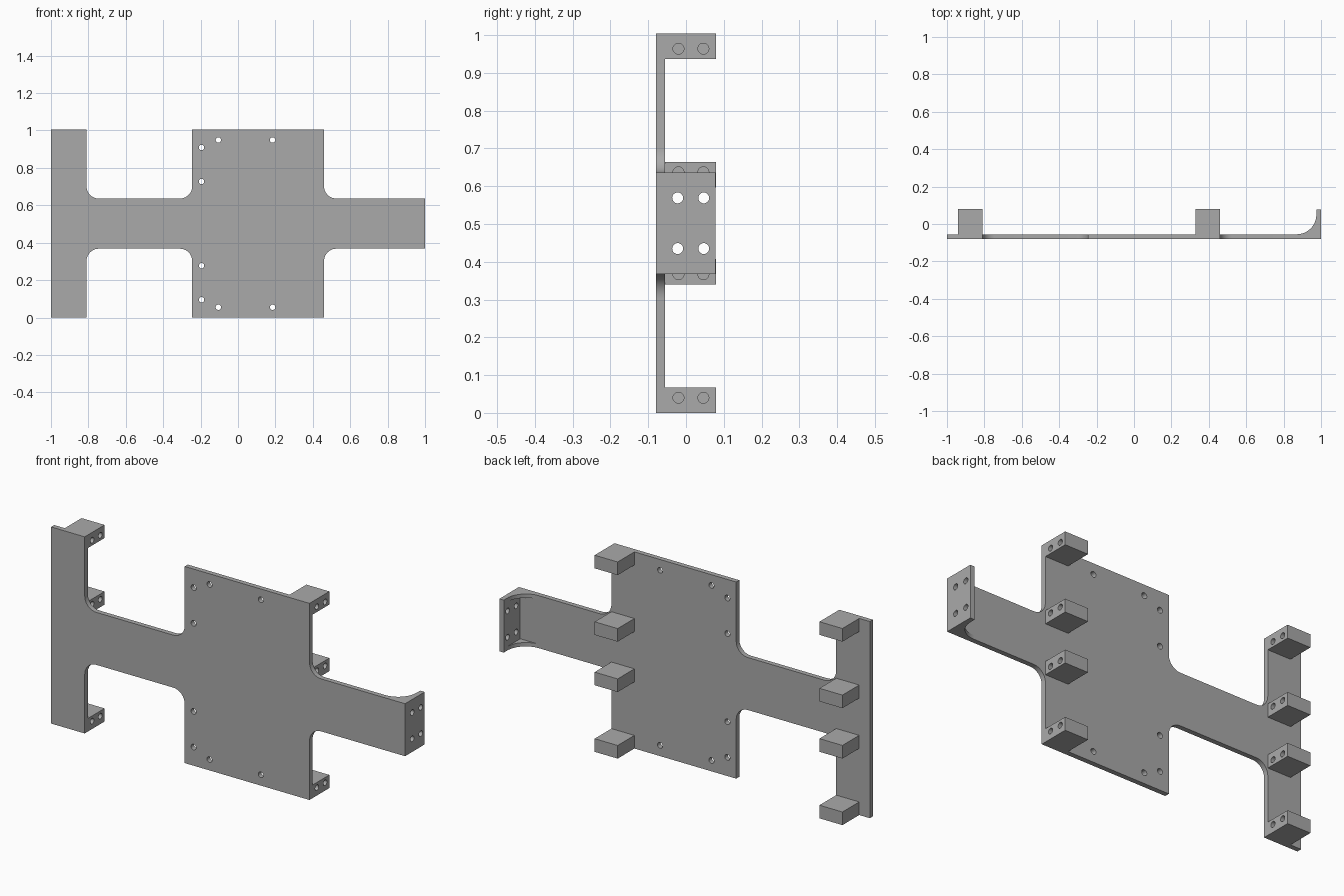
import bpy, bmesh
from math import sin, cos, radians
from mathutils import Vector

if "Cube" in bpy.data.objects:
    bpy.data.objects.remove(bpy.data.objects["Cube"], do_unlink=True)

grey = bpy.data.materials.new("plain grey")
grey.use_nodes = True
colour = (0.4, 0.4, 0.4, 1)
grey.diffuse_color = colour
grey.node_tree.nodes["Principled BSDF"].inputs["Base Color"].default_value = colour

MID = 0.502                      # height of the symmetry plane
ARM = 0.134                      # half height of the arms
FRONT, BACK, TIP = -0.08, -0.055, 0.08
HOLE = 0.0145


def arc(cx, cy, r, start, end, steps=10):
    angles = [radians(start + (end - start) * i / steps) for i in range(steps + 1)]
    return [(cx + r * cos(a), cy + r * sin(a)) for a in angles]


def prism(name, points, offset):
    """Extrude a closed loop of 3D points by an offset vector."""
    bm = bmesh.new()
    face = bm.faces.new([bm.verts.new(p) for p in points])
    new = bmesh.ops.extrude_face_region(bm, geom=[face])["geom"]
    bmesh.ops.translate(bm, vec=Vector(offset),
                        verts=[v for v in new if isinstance(v, bmesh.types.BMVert)])
    bmesh.ops.recalc_face_normals(bm, faces=bm.faces)
    mesh = bpy.data.meshes.new(name)
    bm.to_mesh(mesh)
    bm.free()
    mesh.materials.append(grey)
    ob = bpy.data.objects.new(name, mesh)
    bpy.context.collection.objects.link(ob)
    return ob


def box(name, x, y, z):
    loop = [(x[0], y[0], z[0]), (x[1], y[0], z[0]), (x[1], y[1], z[0]), (x[0], y[1], z[0])]
    return prism(name, loop, (0, 0, z[1] - z[0]))


def drill(ob, loops, offset):
    """Cut a hole for each loop, then discard the cutter."""
    for loop in loops:
        cutter = prism("hole_cutter", loop, offset)
        cutter.hide_render = True
        mod = ob.modifiers.new("hole", "BOOLEAN")
        mod.operation, mod.solver, mod.object = "DIFFERENCE", "EXACT", cutter
        bpy.context.view_layer.objects.active = ob
        bpy.ops.object.modifier_apply(modifier=mod.name)
        bpy.data.objects.remove(cutter, do_unlink=True)


def ring(cx, cy):
    return arc(cx, cy, HOLE, 0, 360, 20)[:-1]


def smooth(ob):
    bpy.ops.object.select_all(action="DESELECT")
    ob.select_set(True)
    bpy.context.view_layer.objects.active = ob
    bpy.ops.object.shade_smooth_by_angle(angle=radians(30))


# Flat body: cross bar, arms and central panel, mirrored about mid height
R = 0.066
upper = [(-1, MID), (-0.81, MID)]
upper += arc(-0.81 + R, ARM + R, R, 180, 270)
upper += arc(-0.245 - R, ARM + R, R, 270, 360)
upper += [(-0.245, MID), (0.46, MID)]
upper += arc(0.46 + R, ARM + R, R, 180, 270)
upper += [(1, ARM)]
outline = upper + [(x, -z) for x, z in reversed(upper)]
body = prism("flat_body", [(x, FRONT, MID + z) for x, z in outline], (0, BACK - FRONT, 0))
spots = [(-0.195, 0.407), (-0.195, 0.225), (-0.105, 0.447), (0.185, 0.447)]
drill(body, [[(x, FRONT - 0.1, z) for x, z in ring(sx, MID + side * sz)]
             for sx, sz in spots for side in (1, -1)], (0, 0.2, 0))
smooth(body)

# Mounting blocks with two blind holes each
for column, right_x in (("bar", -0.81), ("panel", 0.46)):
    for level, (low, hole) in {"outer": (0.435, 0.462), "inner": (0.095, 0.135)}.items():
        for end, side in (("upper", 1), ("lower", -1)):
            z = sorted((MID + side * low, MID + side * (low + 0.067)))
            block = box(f"{column}_{level}_{end}_block", (right_x - 0.13, right_x), (BACK, TIP), z)
            drill(block, [[(right_x - 0.08, y, h) for y, h in ring(hy, MID + side * hole)]
                          for hy in (-0.02, 0.046)], (0.2, 0, 0))
            smooth(block)

# Upright end plate with four through holes
plate = box("end_plate", (0.975, 1), (BACK, TIP - 0.002), (MID - ARM, MID + ARM))
drill(plate, [[(0.9, y, z) for y, z in ring(hy, MID + side * 0.067)]
              for hy in (-0.022, 0.047) for side in (1, -1)], (0.2, 0, 0))
smooth(plate)

# Curved gusset ribs along the top and bottom of the end plate
RIB = 0.02
gusset = [(0.975, BACK)] + arc(0.87, BACK + 0.105, 0.105, 0, -90, 14)
for end, z in (("upper", MID + ARM - RIB), ("lower", MID - ARM)):
    smooth(prism(f"{end}_gusset", [(x, y, z) for x, y in gusset], (0, 0, RIB)))
